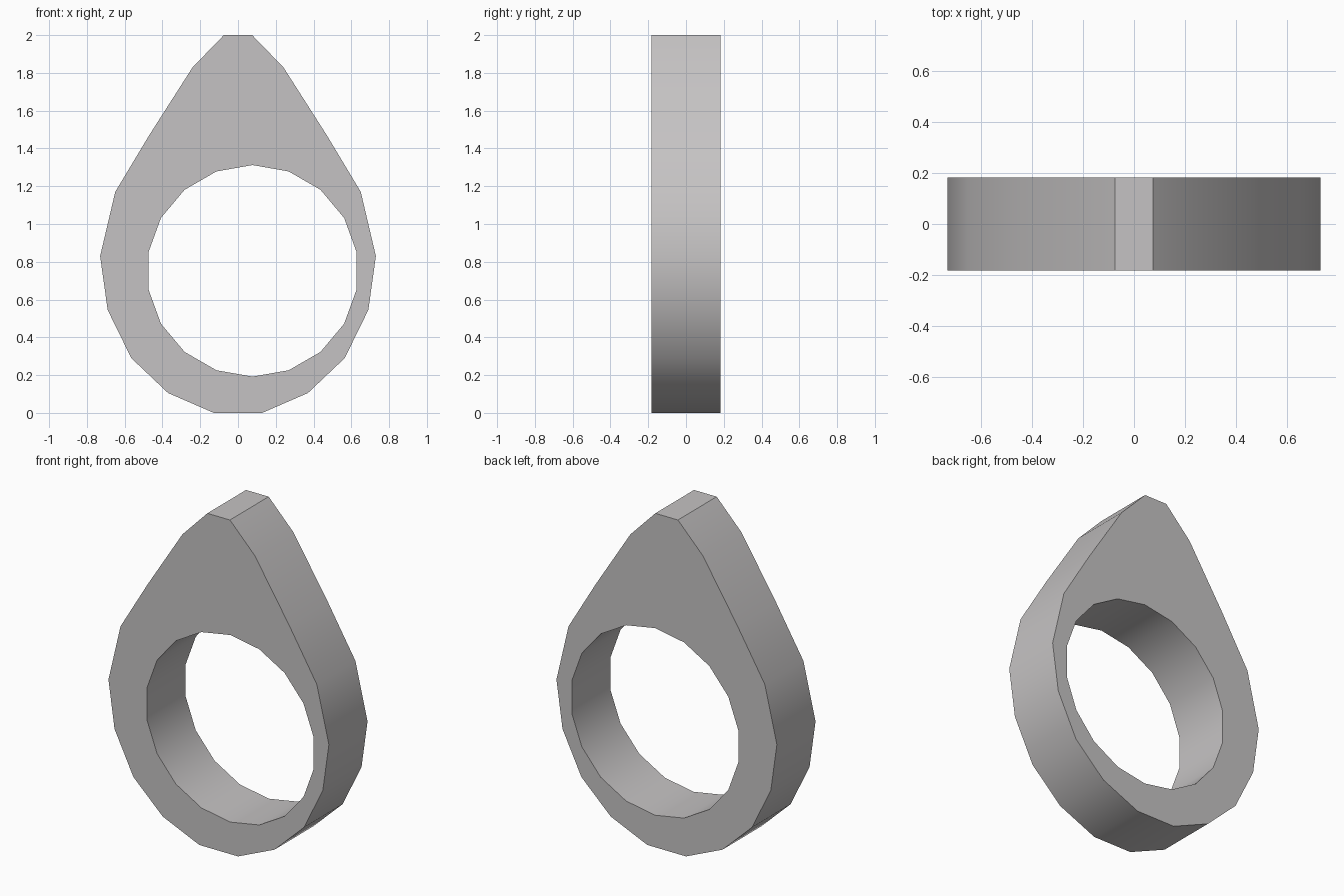
import bpy, bmesh, math

if "Cube" in bpy.data.objects:
    bpy.data.objects.remove(bpy.data.objects["Cube"])

HALF_DEPTH = 0.183

# Teardrop outline: right half from top to bottom, mirrored for the left
half = [(0.075, 2.0), (0.24, 1.83), (0.47, 1.47), (0.65, 1.17), (0.73, 0.83),
        (0.69, 0.545), (0.565, 0.29), (0.37, 0.105), (0.128, 0.0)]
outer = half + [(-x, z) for x, z in reversed(half)]

# 18-sided finger hole, slightly off-centre
hole = [(0.077 + 0.56 * math.sin(math.radians(20 * i)),
         0.752 + 0.56 * math.cos(math.radians(20 * i))) for i in range(18)]

bm = bmesh.new()
edges = []
for loop in (outer, hole):
    verts = [bm.verts.new((x, -HALF_DEPTH, z)) for x, z in loop]
    edges += [bm.edges.new((verts[i - 1], verts[i])) for i in range(len(verts))]

# Fill between the loops and extrude to full depth
bmesh.ops.triangle_fill(bm, use_beauty=True, edges=edges, normal=(0, -1, 0))
ext = bmesh.ops.extrude_face_region(bm, geom=bm.faces[:], use_keep_orig=True)
moved = [g for g in ext["geom"] if isinstance(g, bmesh.types.BMVert)]
bmesh.ops.translate(bm, verts=moved, vec=(0, 2 * HALF_DEPTH, 0))
bmesh.ops.recalc_face_normals(bm, faces=bm.faces[:])

mesh = bpy.data.meshes.new("teardrop_ring")
bm.to_mesh(mesh)
bm.free()
ring = bpy.data.objects.new("teardrop_ring", mesh)
bpy.context.collection.objects.link(ring)

# Smooth rims, sharp front/back and tip edges
bpy.context.view_layer.objects.active = ring
ring.select_set(True)
bpy.ops.object.shade_smooth_by_angle(angle=math.radians(30))

mat = bpy.data.materials.new("warm grey")
mat.diffuse_color = (0.56, 0.545, 0.547, 1)
mat.use_nodes = True
mat.node_tree.nodes["Principled BSDF"].inputs["Base Color"].default_value = mat.diffuse_color
mesh.materials.append(mat)
